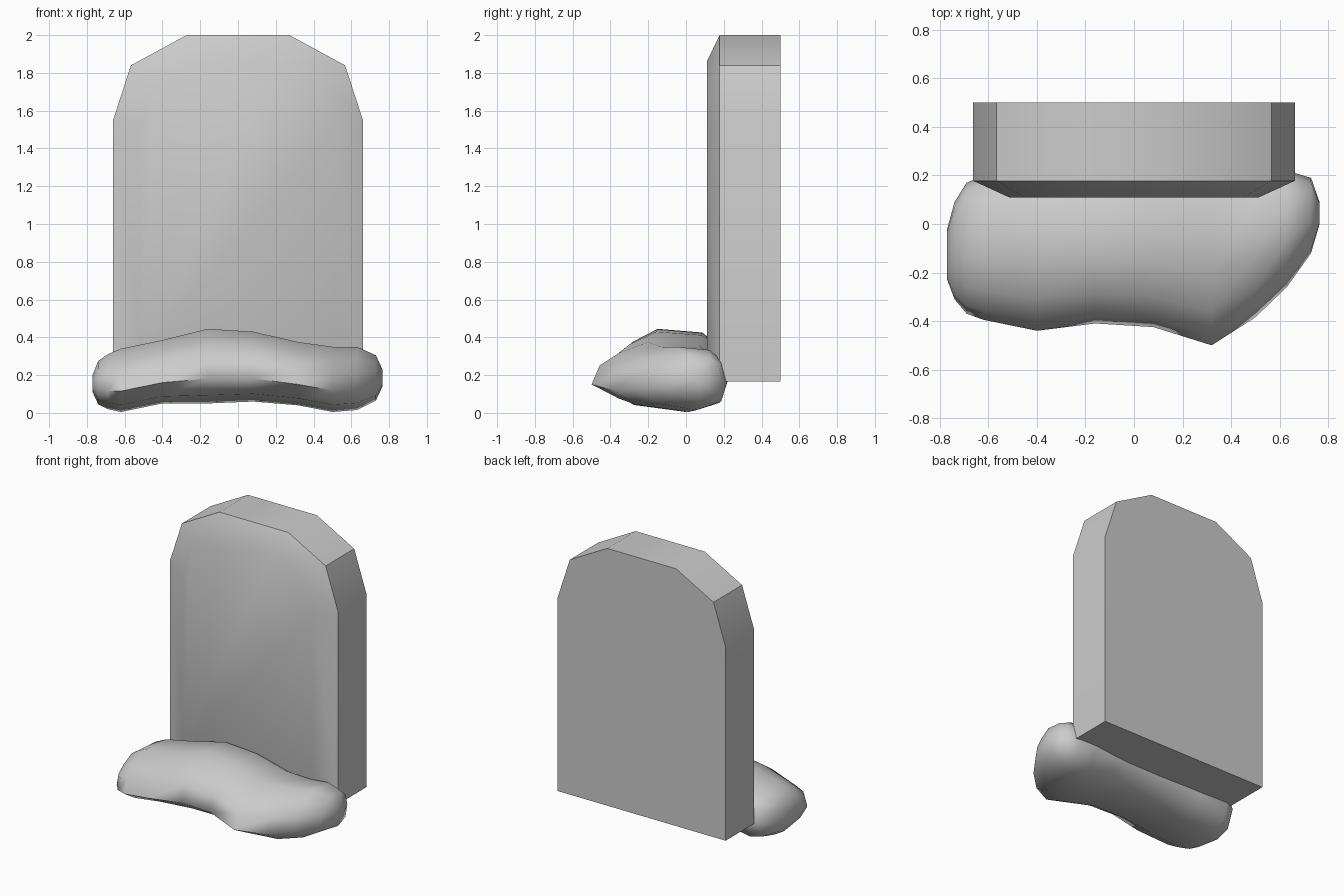
import bpy, bmesh
from math import radians

if "Cube" in bpy.data.objects:
    bpy.data.objects.remove(bpy.data.objects["Cube"])


def finish(name, bm, angle):
    bmesh.ops.recalc_face_normals(bm, faces=bm.faces)
    mesh = bpy.data.meshes.new(name)
    bm.to_mesh(mesh)
    bm.free()
    ob = bpy.data.objects.new(name, mesh)
    bpy.context.collection.objects.link(ob)
    bpy.ops.object.select_all(action='DESELECT')
    bpy.context.view_layer.objects.active = ob
    ob.select_set(True)
    bpy.ops.object.shade_smooth_by_angle(angle=radians(angle))
    return ob


def loft(name, rings, angle):
    """Skin closed rings of equal point count and cap both ends."""
    bm = bmesh.new()
    vr = [[bm.verts.new(p) for p in ring] for ring in rings]
    n = len(vr[0])
    for a, b in zip(vr, vr[1:]):
        for i in range(n):
            j = (i + 1) % n
            bm.faces.new((a[i], a[j], b[j], b[i]))
    bm.faces.new(vr[0])
    bm.faces.new(vr[-1])
    return finish(name, bm, angle)


# Headstone slab: mirrored arch outline, with a shallow raised front face
def arch(half, y):
    return [(x, y, z) for x, z in half] + [(-x, y, z) for x, z in reversed(half)]


outer = [(0.663, 0.165), (0.663, 1.545), (0.567, 1.84), (0.272, 2.0)]
inner = [(0.515, 0.31), (0.515, 1.51), (0.45, 1.74), (0.22, 1.86)]
loft("headstone", [arch(outer, 0.5), arch(outer, 0.178), arch(inner, 0.11)], 30)

# Earth mound: lumpy cross-sections along x as (x, front y, back y, bottom z, top z)
sections = [
    (-0.77, -0.23, -0.02, 0.11, 0.20),
    (-0.74, -0.31, 0.09, 0.045, 0.275),
    (-0.69, -0.37, 0.17, 0.02, 0.31),
    (-0.62, -0.395, 0.20, 0.005, 0.34),
    (-0.40, -0.44, 0.21, 0.05, 0.385),
    (-0.16, -0.41, 0.21, 0.05, 0.445),
    (0.08, -0.425, 0.21, 0.06, 0.43),
    (0.32, -0.50, 0.21, 0.04, 0.375),
    (0.50, -0.385, 0.22, 0.005, 0.35),
    (0.63, -0.26, 0.22, 0.015, 0.35),
    (0.73, -0.12, 0.19, 0.065, 0.305),
    (0.765, 0.0, 0.09, 0.14, 0.23),
]
# Shared section shape as fractions of depth and height
shape = [(0.0, 0.33), (0.06, 0.63), (0.2, 0.82), (0.42, 1.0), (0.8, 0.95),
         (0.94, 0.78), (1.0, 0.47), (0.93, 0.14), (0.66, 0.0), (0.2, 0.11)]
loft("earth_mound",
     [[(x, y0 + (y1 - y0) * t, z0 + (z1 - z0) * h) for t, h in shape]
      for x, y0, y1, z0, z1 in sections], 75)
